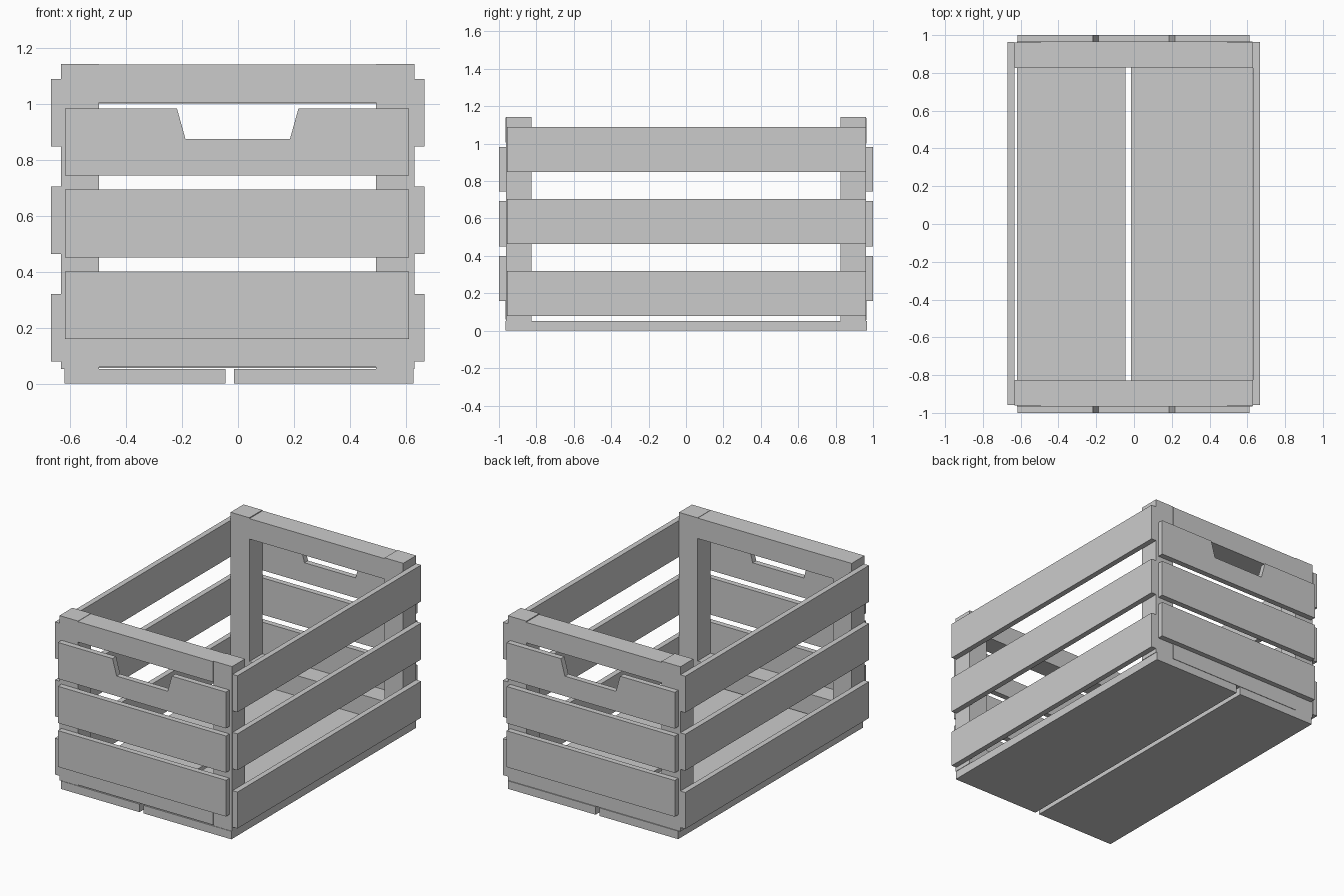
import bpy

if "Cube" in bpy.data.objects:
    bpy.data.objects.remove(bpy.data.objects["Cube"])


def prism(name, profile, y0, y1):
    """Extrude an x-z profile along y."""
    n = len(profile)
    verts = [(x, y, z) for y in (y0, y1) for x, z in profile]
    faces = [tuple(range(n)), tuple(range(2 * n - 1, n - 1, -1))]
    faces += [(i, i + n, (i + 1) % n + n, (i + 1) % n) for i in range(n)]
    mesh = bpy.data.meshes.new(name)
    mesh.from_pydata(verts, [], faces)
    mesh.validate()
    obj = bpy.data.objects.new(name, mesh)
    bpy.context.collection.objects.link(obj)
    return obj


def board(name, x0, x1, y0, y1, z0, z1):
    return prism(name, [(x0, z0), (x1, z0), (x1, z1), (x0, z1)], y0, y1)


# Two floor boards with a gap between them
board("floor_board_left", -0.62, -0.045, -0.965, 0.967, 0, 0.053)
board("floor_board_right", -0.015, 0.627, -0.965, 0.967, 0, 0.053)

for end, s in (("front", -1), ("back", 1)):
    def span(a, b):
        return sorted((s * a, s * b))

    # End frame: corner posts and rails
    py = span(0.827, 0.962)
    board(end + "_post_left", -0.633, -0.496, *py, 0.053, 1.142)
    board(end + "_post_right", 0.494, 0.63, *py, 0.053, 1.142)
    ry = span(0.828, 0.966)
    dz = 0.0 if s < 0 else -0.004
    board(end + "_bottom_rail", -0.496, 0.494, *ry, 0.06 + dz, 0.195 + dz)
    board(end + "_top_rail", -0.496, 0.494, *ry, 1.005 + dz, 1.14 + dz)

    # End slats, the top one notched as a hand hold
    sy = span(0.963, 1.0)
    board(end + "_slat_low", -0.618, 0.612, *sy, 0.16, 0.40)
    board(end + "_slat_mid", -0.618, 0.612, *sy, 0.45, 0.693)
    prism(end + "_handle_slat",
          [(-0.618, 0.743), (0.612, 0.743), (0.612, 0.983), (0.216, 0.983),
           (0.186, 0.875), (-0.188, 0.875), (-0.218, 0.983), (-0.618, 0.983)], *sy)

# Long side slats
for side, x0, x1 in (("left", -0.669, -0.633), ("right", 0.63, 0.666)):
    for level, z in (("low", 0.079), ("mid", 0.464), ("top", 0.848)):
        board(f"{side}_slat_{level}", x0, x1, -0.957, 0.963, z, z + 0.241)

# Outward-facing normals
import bmesh
for obj in bpy.context.collection.objects:
    bm = bmesh.new()
    bm.from_mesh(obj.data)
    bmesh.ops.recalc_face_normals(bm, faces=bm.faces)
    bm.to_mesh(obj.data)
    bm.free()
